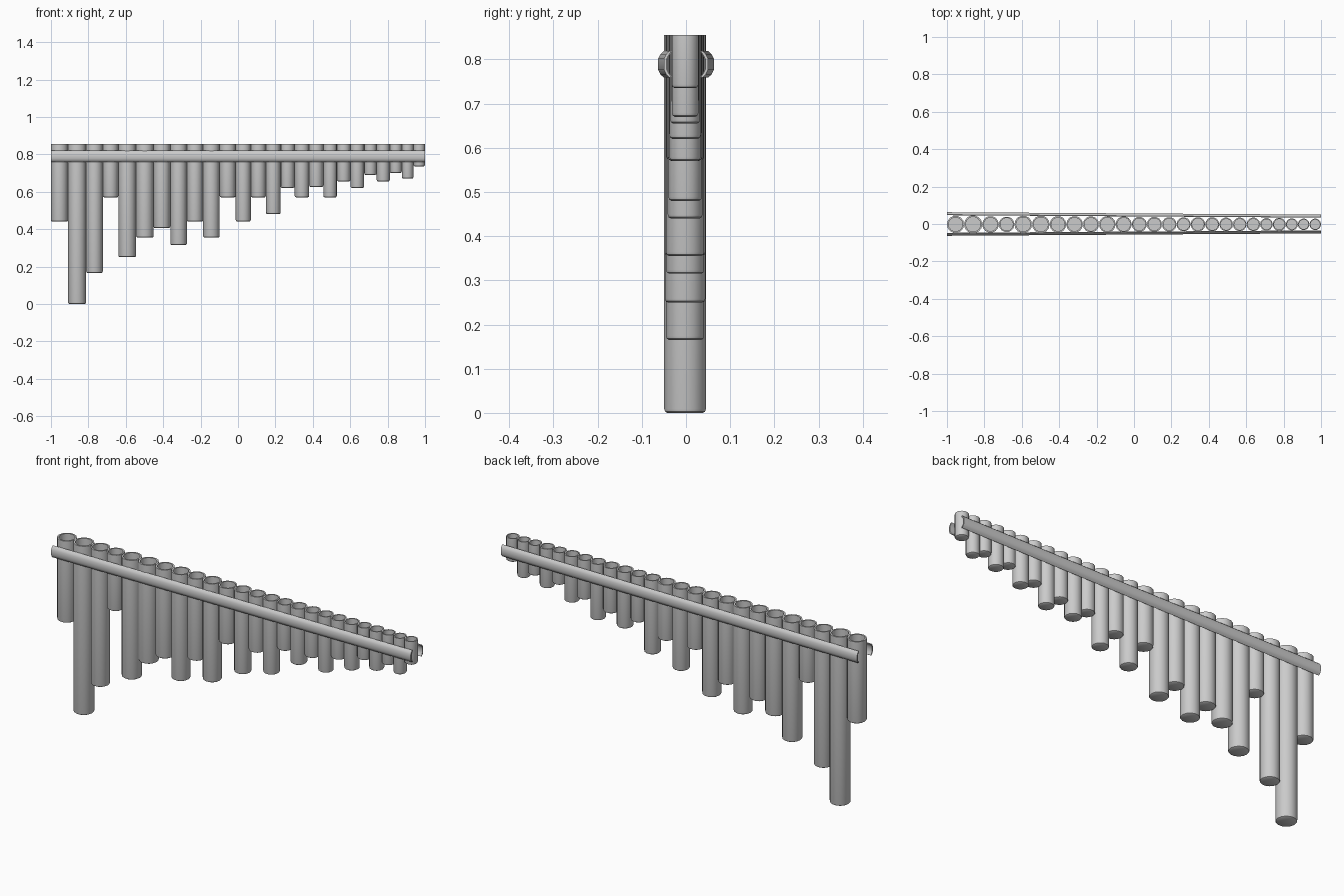
import bpy, bmesh, math
from mathutils import Vector

cube = bpy.data.objects.get("Cube")
if cube:
    bpy.data.objects.remove(cube, do_unlink=True)

# One plain grey for the whole instrument
grey = bpy.data.materials.new("plain_grey")
grey.use_nodes = True
colour = (0.6, 0.6, 0.6, 1)
grey.diffuse_color = colour
for node in grey.node_tree.nodes:
    if node.type == 'BSDF_PRINCIPLED':
        node.inputs["Base Color"].default_value = colour

TOP = 0.855
SIDES = 14


def finish(bm, name):
    """Turn a bmesh into a smooth-shaded object with crisp edges."""
    bmesh.ops.recalc_face_normals(bm, faces=bm.faces)
    mesh = bpy.data.meshes.new(name)
    bm.to_mesh(mesh)
    bm.free()
    mesh.materials.append(grey)
    obj = bpy.data.objects.new(name, mesh)
    bpy.context.collection.objects.link(obj)
    bpy.ops.object.select_all(action='DESELECT')
    obj.select_set(True)
    bpy.context.view_layer.objects.active = obj
    bpy.ops.object.shade_smooth_by_angle(angle=math.radians(35))
    return obj


def loft(name, rings):
    """Skin a list of closed rings and cap both ends."""
    bm = bmesh.new()
    loops = [[bm.verts.new(p) for p in ring] for ring in rings]
    for a, b in zip(loops, loops[1:]):
        for i in range(len(a)):
            j = (i + 1) % len(a)
            bm.faces.new((a[i], a[j], b[j], b[i]))
    bm.faces.new(loops[0])
    bm.faces.new(loops[-1])
    return finish(bm, name)


def ring(x, r, z):
    turns = [math.tau * i / SIDES for i in range(SIDES)]
    return [Vector((x + r * math.cos(t), -0.002 + r * math.sin(t), z)) for t in turns]


def pipe(name, x, r, bottom):
    """Hollow pipe, open at the top, with a softened closed foot."""
    bore = r * 0.82
    return loft(name, [
        ring(x, r - 0.007, bottom),
        ring(x, r - 0.002, bottom + 0.003),
        ring(x, r, bottom + 0.009),
        ring(x, r, TOP),
        ring(x, bore, TOP),
        ring(x, bore, bottom + 0.02),
    ])


# Pipes side by side: relative width and height of the foot
pipes = [
    (17, .44), (18, 0), (16.5, .165), (15.5, .57), (17.5, .25),
    (17.5, .355), (16.5, .405), (16.5, .315), (16, .44), (16.5, .355),
    (16, .57), (15, .44), (15, .57), (14.5, .48), (14, .62),
    (14.5, .57), (14, .625), (13.5, .57), (13.5, .655), (13.5, .62),
    (12.5, .69), (13, .655), (12, .70), (11.5, .67), (11.5, .735),
]
scale = 2 / sum(width for width, foot in pipes)
edge = -1
for number, (width, foot) in enumerate(pipes, 1):
    radius = width * scale / 2
    pipe(f"pipe_{number}", edge + radius, radius, foot)
    edge += radius * 2

# Bowed binding strips, closing in towards the short pipes
outer = [(-.013, .0305), (-.005, .023), (0, .013)]
inner = [(-.006, .011), (-.010, .019), (-.016, .0285)]


def strip_section(x, reach, side):
    lower = [(d, -h) for d, h in reversed(outer)]
    lower_inner = [(d, -h) for d, h in reversed(inner)]
    loop = outer + lower + lower_inner + inner
    return [Vector((x, side * (reach + d), 0.789 + h)) for d, h in loop]


for side, name in ((-1, "front_strip"), (1, "back_strip")):
    loft(name, [strip_section(-1, 0.063, side), strip_section(1, 0.050, side)])
